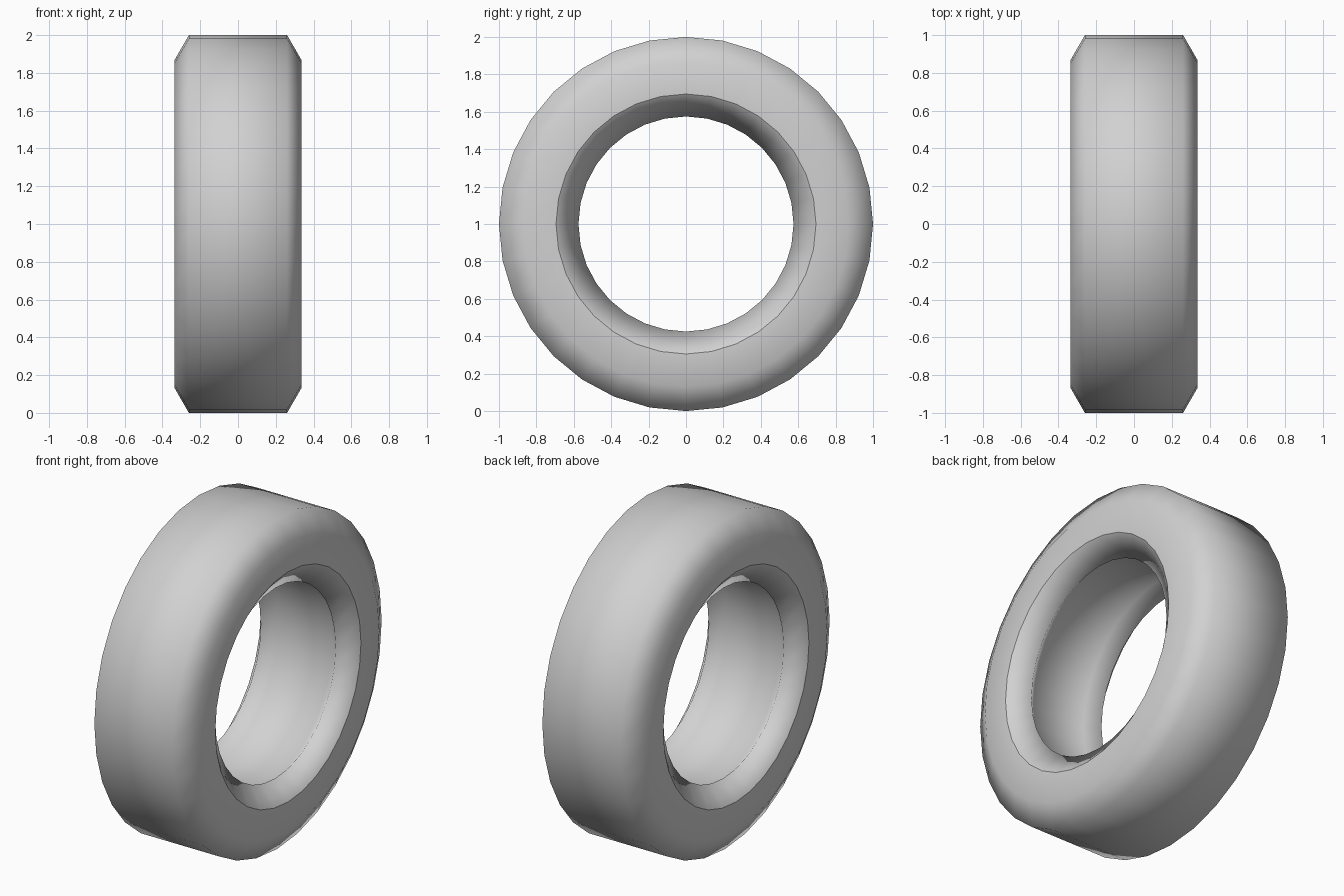
import bpy, bmesh, math

cube = bpy.data.objects.get("Cube")
if cube:
    bpy.data.objects.remove(cube, do_unlink=True)

SEGMENTS = 32

# Plain grey material
grey = bpy.data.materials.new("light_grey")
grey.use_nodes = True
colour = (0.64, 0.64, 0.64, 1)
grey.diffuse_color = colour
bsdf = next(n for n in grey.node_tree.nodes if n.type == 'BSDF_PRINCIPLED')
bsdf.inputs["Base Color"].default_value = colour

# Half cross-section (x, radius): tread, shoulder, sidewall, bead lip, inner groove
half = [(0.26, 1.0), (0.335, 0.87), (0.335, 0.695), (0.25, 0.575), (0.18, 0.645)]
profile = half + [(-x, r) for x, r in reversed(half)]
RIM_EDGE = (2, len(profile) - 3)

# Revolve the closed section around the x axis
bm = bmesh.new()
rings = []
for x, r in profile:
    ring = []
    for s in range(SEGMENTS):
        a = math.tau * s / SEGMENTS
        ring.append(bm.verts.new((x, r * math.sin(a), 1 + r * math.cos(a))))
    rings.append(ring)
for i, ring in enumerate(rings):
    following = rings[(i + 1) % len(rings)]
    for s in range(SEGMENTS):
        t = (s + 1) % SEGMENTS
        face = bm.faces.new((ring[s], ring[t], following[t], following[s]))
        face.smooth = True

# Crisp edge where the sidewall meets the bead
for i in RIM_EDGE:
    for s in range(SEGMENTS):
        edge = bm.edges.get((rings[i][s], rings[i][(s + 1) % SEGMENTS]))
        edge.smooth = False
bmesh.ops.recalc_face_normals(bm, faces=bm.faces)

mesh = bpy.data.meshes.new("tyre")
bm.to_mesh(mesh)
bm.free()
mesh.materials.append(grey)
tyre = bpy.data.objects.new("tyre", mesh)
bpy.context.collection.objects.link(tyre)
